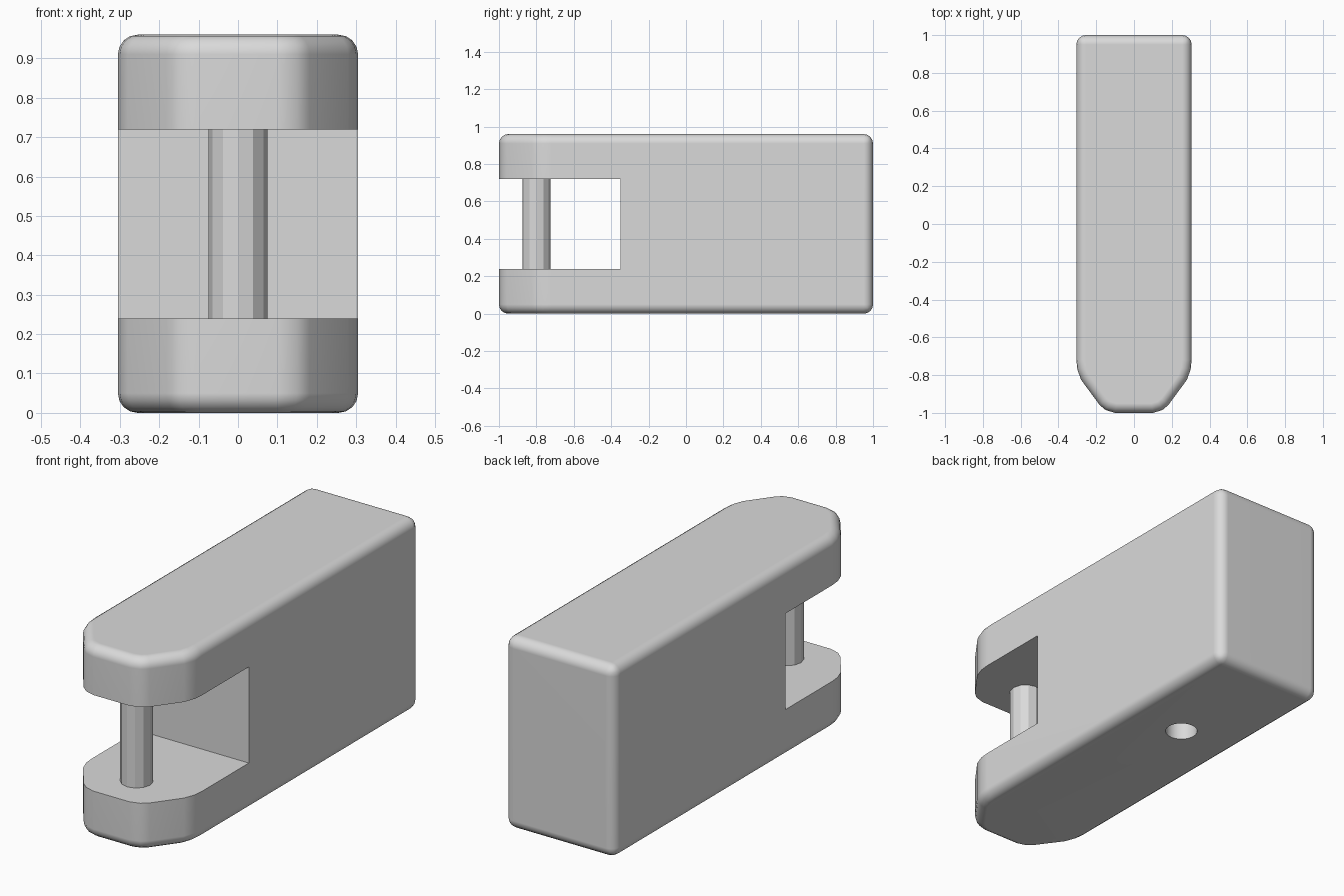
import bpy, bmesh, math

cube = bpy.data.objects.get("Cube")
if cube:
    bpy.data.objects.remove(cube, do_unlink=True)

HEIGHT = 0.96
SLOT_LOW, SLOT_HIGH = 0.24, 0.72

grey = bpy.data.materials.new("light grey")
grey.use_nodes = True
colour = (0.7, 0.7, 0.7, 1)
grey.diffuse_color = colour
grey.node_tree.nodes["Principled BSDF"].inputs["Base Color"].default_value = colour


def add_cylinder(name, y, z_low, z_high, sides):
    bpy.ops.mesh.primitive_cylinder_add(
        vertices=sides, radius=0.075, depth=z_high - z_low,
        location=(0, y, (z_low + z_high) / 2))
    obj = bpy.context.object
    obj.name = name
    obj.data.materials.append(grey)
    return obj


# Body outline: square back, tapered and rounded front, mirrored across x
half = [(0.305, 1), (0.305, -0.72), (0.3, -0.77), (0.28, -0.825),
        (0.182, -0.958), (0.15, -0.985), (0.1, -1)]
outline = half + [(-x, y) for x, y in reversed(half)]

bm = bmesh.new()
base = bm.faces.new([bm.verts.new((x, y, 0)) for x, y in outline])
top = bmesh.ops.extrude_face_region(bm, geom=[base])
bmesh.ops.translate(bm, vec=(0, 0, HEIGHT),
                    verts=[v for v in top["geom"] if isinstance(v, bmesh.types.BMVert)])
bmesh.ops.recalc_face_normals(bm, faces=bm.faces)
mesh = bpy.data.meshes.new("body")
bm.to_mesh(mesh)
bm.free()
body = bpy.data.objects.new("body", mesh)
bpy.context.collection.objects.link(body)
mesh.materials.append(grey)

# Cutters: open slot at the front and round mounting hole underneath
bpy.ops.mesh.primitive_cube_add(size=1, location=(0, -0.85, (SLOT_LOW + SLOT_HIGH) / 2))
slot = bpy.context.object
slot.name = "slot_cutter"
slot.dimensions = (1, 1, SLOT_HIGH - SLOT_LOW)
slot.data.materials.append(grey)
hole = add_cylinder("hole_cutter", 0.35, -0.1, 0.48, 24)
bpy.context.view_layer.update()

# Round the outer rim, then cut with crisp edges
bevel = body.modifiers.new("rounded_rim", 'BEVEL')
bevel.width = 0.05
bevel.segments = 4
bevel.limit_method = 'ANGLE'
bevel.angle_limit = math.radians(50)
for cutter in (slot, hole):
    cut = body.modifiers.new(cutter.name, 'BOOLEAN')
    cut.operation = 'DIFFERENCE'
    cut.solver = 'EXACT'
    cut.object = cutter

bpy.ops.object.select_all(action='DESELECT')
body.select_set(True)
bpy.context.view_layer.objects.active = body
for name in [m.name for m in body.modifiers]:
    bpy.ops.object.modifier_apply(modifier=name)
for cutter in (slot, hole):
    bpy.data.objects.remove(cutter, do_unlink=True)
bpy.ops.object.shade_smooth_by_angle(angle=math.radians(40))
weighted = body.modifiers.new("flat_faces", 'WEIGHTED_NORMAL')
weighted.keep_sharp = True

# Faceted pin bridging the slot
add_cylinder("pin", -0.8, SLOT_LOW - 0.01, SLOT_HIGH + 0.01, 12)
